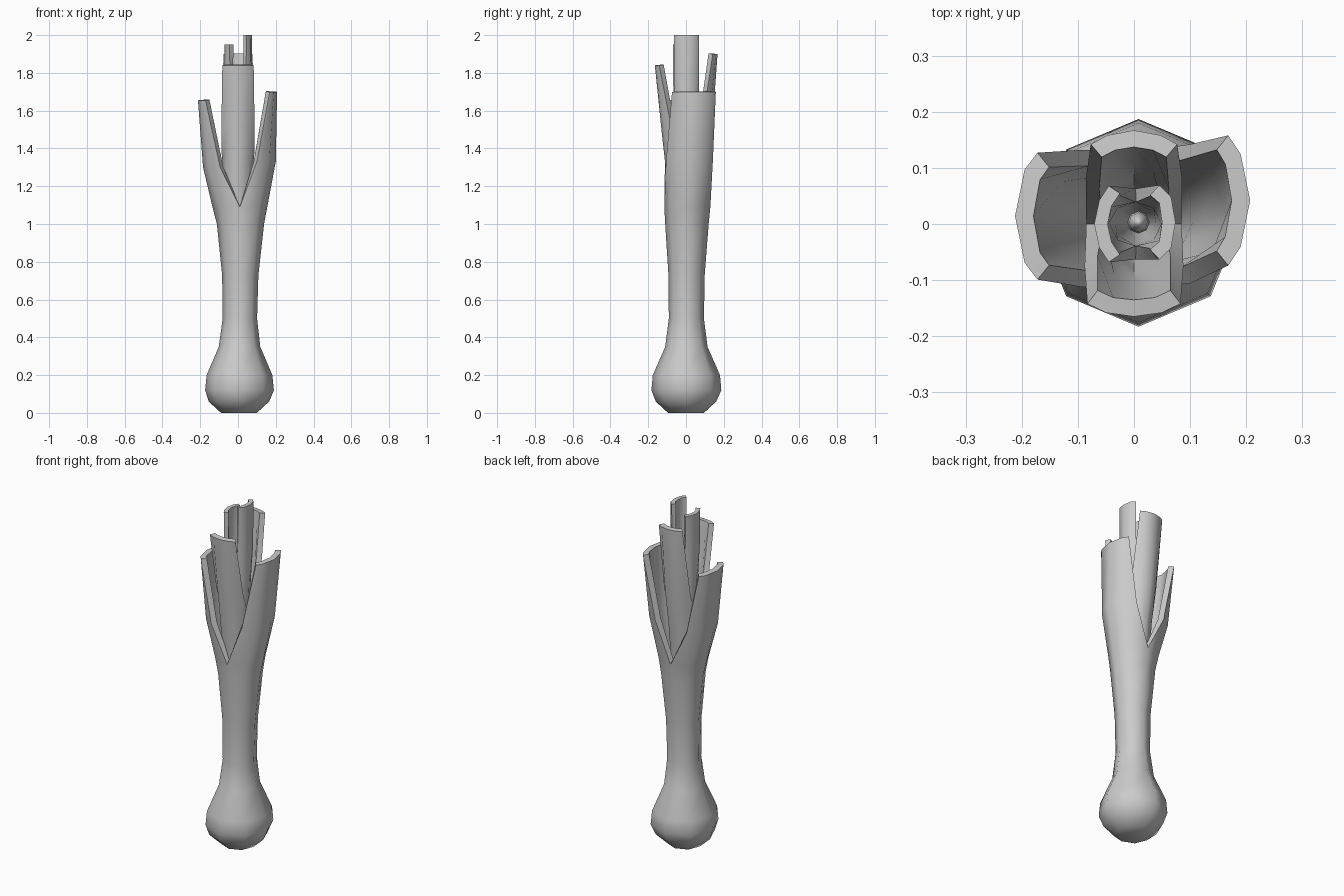
import bpy, bmesh, math

if "Cube" in bpy.data.objects:
    bpy.data.objects.remove(bpy.data.objects["Cube"])


def layer(name, rings, leaf_a, leaf_b, thick, turned=False, cap=False):
    """Eight-sided tube that splits into two opposite leaves.
    rings: (z, ru, rv, cu, cv); leaf rings: (z, edge, mid, out, half_edge, half_mid, cv)"""
    bm = bmesh.new()

    def vert(u, v, z):
        return bm.verts.new((v, -u, z) if turned else (u, v, z))

    # shared tube
    tube = []
    for z, ru, rv, cu, cv in rings:
        tube.append([vert(cu + ru * math.cos(k * math.pi / 4),
                          cv + rv * math.sin(k * math.pi / 4), z) for k in range(8)])
    for a, b in zip(tube, tube[1:]):
        for k in range(8):
            n = (k + 1) % 8
            bm.faces.new((a[k], a[n], b[n], b[k]))
    if cap:
        bm.faces.new(tube[0][::-1])

    # two leaves meeting at the bottom of the notch
    for s, leaf, first in ((1, leaf_a, -2), (-1, leaf_b, 2)):
        prev = [tube[-1][(first + i) % 8] for i in range(5)]
        for z, edge, mid, out, he, hm, c in leaf:
            pts = ((edge, -he), (mid, -hm), (out, 0), (mid, hm), (edge, he))
            row = [vert(s * u, c + s * v, z) for u, v in pts]
            for i in range(4):
                bm.faces.new((prev[i], prev[i + 1], row[i + 1], row[i]))
            prev = row

    mesh = bpy.data.meshes.new(name)
    bm.to_mesh(mesh)
    bm.free()
    ob = bpy.data.objects.new(name, mesh)
    bpy.context.collection.objects.link(ob)
    mod = ob.modifiers.new("thickness", 'SOLIDIFY')
    mod.thickness = thick
    mod.offset = -1
    bpy.context.view_layer.objects.active = ob
    ob.select_set(True)
    bpy.ops.object.modifier_apply(modifier=mod.name)
    bpy.ops.object.shade_smooth_by_angle(angle=math.radians(50))
    ob.select_set(False)
    return ob


# Bulb, stem and the left / right outer leaves
layer("bulb_and_outer_leaves",
      [(0, .095, .095, .005, 0), (.06, .16, .16, .005, 0), (.12, .182, .185, .008, .002),
       (.2, .174, .178, .008, .002), (.35, .11, .112, .008, .002), (.5, .091, .093, .01, .002),
       (.73, .096, .096, .012, .003), (1.0, .125, .115, .013, .005),
       (1.09, .145, .122, .01, .007)],
      [(1.33, .1, .165, .2, .124, .088, .018), (1.7, .168, .19, .207, .116, .083, .042)],
      [(1.3, .095, .155, .185, .122, .085, .01), (1.655, .172, .195, .212, .113, .083, .014)],
      .033, cap=True)

# Front and back middle leaves
layer("middle_leaves",
      [(.8, .05, .05, 0, 0), (1.1, .085, .08, 0, 0), (1.3, .108, .085, 0, 0)],
      [(1.5, .075, .112, .13, .088, .052, 0), (1.84, .142, .158, .165, .083, .05, 0)],
      [(1.5, .08, .118, .138, .086, .052, 0), (1.9, .142, .158, .167, .077, .048, 0)],
      .03, turned=True)

# Left and right inner leaves
layer("inner_leaves",
      [(1.0, .035, .035, .003, 0), (1.3, .06, .058, .003, 0), (1.55, .07, .063, .003, 0)],
      [(1.75, .042, .064, .074, .066, .046, .003), (2.0, .045, .066, .074, .066, .046, .003)],
      [(1.75, .042, .06, .07, .068, .042, 0), (1.95, .045, .062, .071, .068, .042, 0)],
      .024)

# Small core deep inside
bpy.ops.mesh.primitive_uv_sphere_add(segments=8, ring_count=6, radius=.02,
                                     location=(.008, .003, 1.4))
core = bpy.context.object
core.name = "core"
core.scale.z = 3
bpy.ops.object.shade_smooth_by_angle(angle=math.radians(60))
